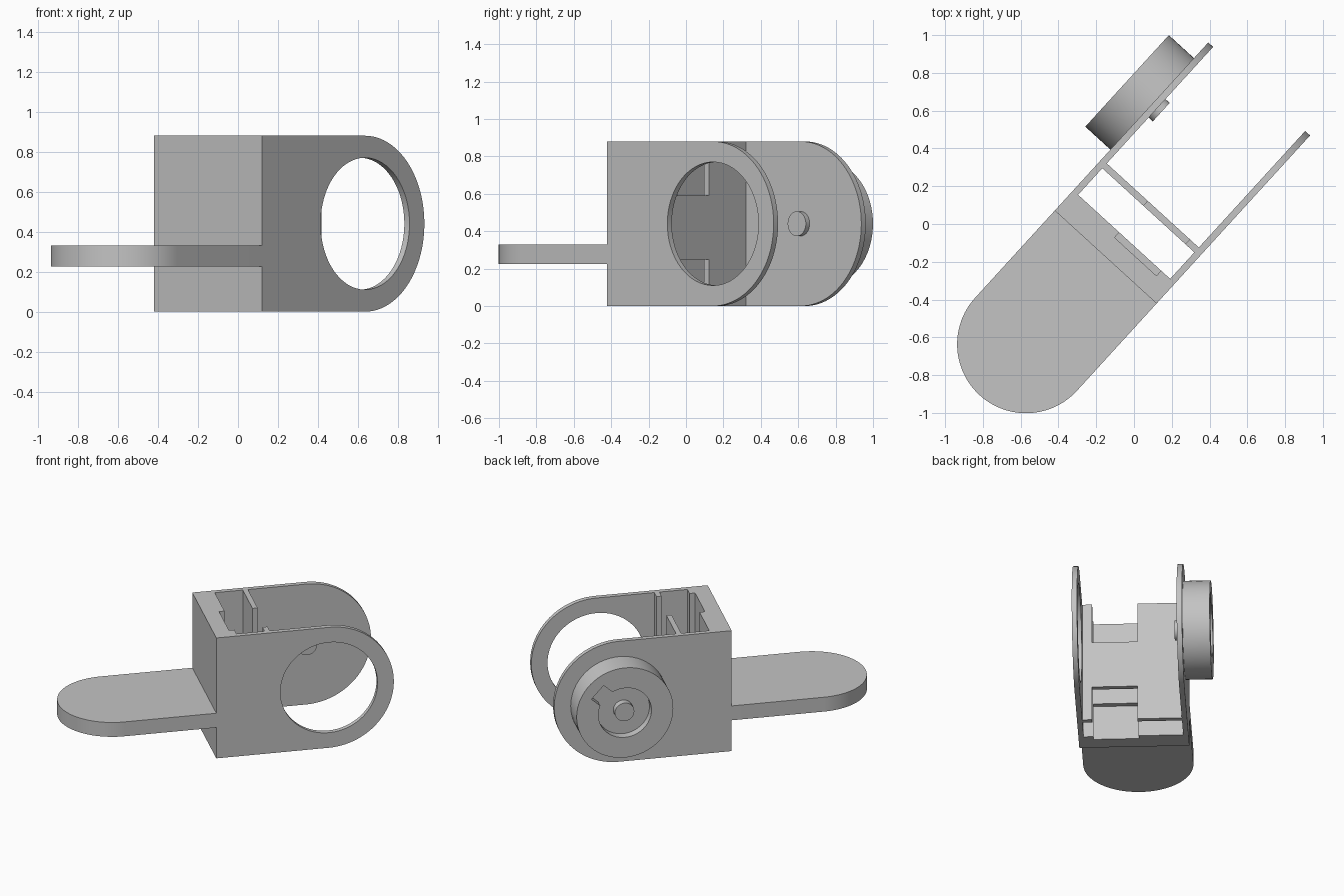
import bpy
from math import sin, cos, pi, radians, asin
from mathutils import Matrix, Vector

cube = bpy.data.objects.get("Cube")
if cube:
    bpy.data.objects.remove(cube, do_unlink=True)

gray = bpy.data.materials.new("plain_gray")
gray.use_nodes = True
color = (0.55, 0.55, 0.55, 1)
gray.diffuse_color = color
gray.node_tree.nodes["Principled BSDF"].inputs["Base Color"].default_value = color

# Working frame: U runs along the bracket, V across it, Z up
WORLD = Matrix.Translation((-0.15, -0.175, 0)) @ Matrix.Rotation(radians(47.6), 4, "Z")
U, V, Z = Vector((1, 0, 0)), Vector((0, 1, 0)), Vector((0, 0, 1))

HEIGHT = 0.88
R_END = HEIGHT / 2
HALF = 0.365          # half of the outer width
INNER = 0.33          # half of the inner width
HUB = (0.765, R_END)  # centre of the rounded ends


def arc(center, r, a0, a1, n=48):
    """Points on an arc, angles in degrees."""
    steps = [radians(a0 + (a1 - a0) * i / n) for i in range(n + 1)]
    return [(center[0] + r * cos(a), center[1] + r * sin(a)) for a in steps]


def circle(center, r, n=64):
    return arc(center, r, 0, 360, n)[:-1]


def rect(x0, x1, y0, y1):
    return [(x0, y0), (x1, y0), (x1, y1), (x0, y1)]


def plate(name, loops, x_axis, y_axis, normal, d0, d1):
    """Extrude an outline (further loops are holes) from d0 to d1 along normal."""
    curve = bpy.data.curves.new(name + "_outline", "CURVE")
    curve.dimensions = "2D"
    curve.fill_mode = "BOTH"
    curve.extrude = abs(d1 - d0) / 2
    for loop in loops:
        spline = curve.splines.new("POLY")
        spline.points.add(len(loop) - 1)
        for point, (x, y) in zip(spline.points, loop):
            point.co = (x, y, 0, 1)
        spline.use_cyclic_u = True
    helper = bpy.data.objects.new(name + "_helper", curve)
    bpy.context.collection.objects.link(helper)
    bpy.context.view_layer.update()
    graph = bpy.context.evaluated_depsgraph_get()
    mesh = bpy.data.meshes.new_from_object(helper.evaluated_get(graph))
    bpy.data.objects.remove(helper, do_unlink=True)
    bpy.data.curves.remove(curve)

    frame = Matrix((x_axis, y_axis, x_axis.cross(y_axis))).transposed().to_4x4()
    frame.translation = normal * (d0 + d1) / 2
    mesh.transform(WORLD @ frame)
    mesh.materials.clear()
    mesh.materials.append(gray)
    obj = bpy.data.objects.new(name, mesh)
    bpy.context.collection.objects.link(obj)
    bpy.ops.object.select_all(action="DESELECT")
    obj.select_set(True)
    bpy.context.view_layer.objects.active = obj
    # Weld the extruded caps to the sides before shading
    bpy.ops.object.mode_set(mode="EDIT")
    bpy.ops.mesh.select_all(action="SELECT")
    bpy.ops.mesh.remove_doubles(threshold=0.0001)
    bpy.ops.mesh.normals_make_consistent(inside=False)
    bpy.ops.object.mode_set(mode="OBJECT")
    bpy.ops.object.shade_smooth_by_angle(angle=radians(30))
    return obj


# Side walls with rounded ends, the right one pierced by a round opening
wall = [(0, HEIGHT), (0, 0)] + arc(HUB, R_END, -90, 90)
plate("right_wall", [wall, circle(HUB, 0.33)], U, Z, V, -HALF, -INNER)
plate("left_wall", [wall], U, Z, V, INNER, HALF)

# Back block, notched on its inner face, and a matching cross wall
slot0, slot1, bar0, bar1 = -0.265, 0.035, 0.25, 0.59
notched = [(-INNER, 0), (slot0, 0), (slot0, bar0), (slot1, bar0), (slot1, 0), (INNER, 0),
           (INNER, HEIGHT), (slot1, HEIGHT), (slot1, bar1), (slot0, bar1),
           (slot0, HEIGHT), (-INNER, HEIGHT)]
plate("back_block", [rect(-INNER, INNER, 0, HEIGHT)], V, Z, U, 0, 0.108)
plate("back_block_ribs", [notched], V, Z, U, 0.108, 0.145)
plate("cross_wall", [notched], V, Z, U, 0.335, 0.37)

# Flat paddle handle
paddle = [(0, -HALF), (0, HALF)] + arc((-0.625, 0), HALF, 90, 270)
plate("paddle", [paddle], U, V, Z, 0.225, 0.33)

# Round boss on the left wall with a keyed socket
key_angle, key_half, socket_r = 42, 0.062, 0.18
spread = asin(key_half / socket_r)
turn = radians(key_angle)
socket = arc(HUB, socket_r, key_angle + spread * 180 / pi, key_angle + 360 - spread * 180 / pi)
for side in (-key_half, key_half):
    socket.append((HUB[0] + 0.25 * cos(turn) - side * sin(turn),
                   HUB[1] + 0.25 * sin(turn) + side * cos(turn)))
boss = circle(HUB, 0.328)
plate("boss_base", [boss], U, Z, V, HALF, 0.485)
plate("boss_rim", [boss, socket], U, Z, V, 0.485, 0.545)

# Pins in the socket and on the inside of the wall
pin = circle(HUB, 0.066, 32)
plate("socket_pin", [pin], U, Z, V, 0.485, 0.535)
plate("inner_pin", [pin], U, Z, V, 0.30, INNER)
